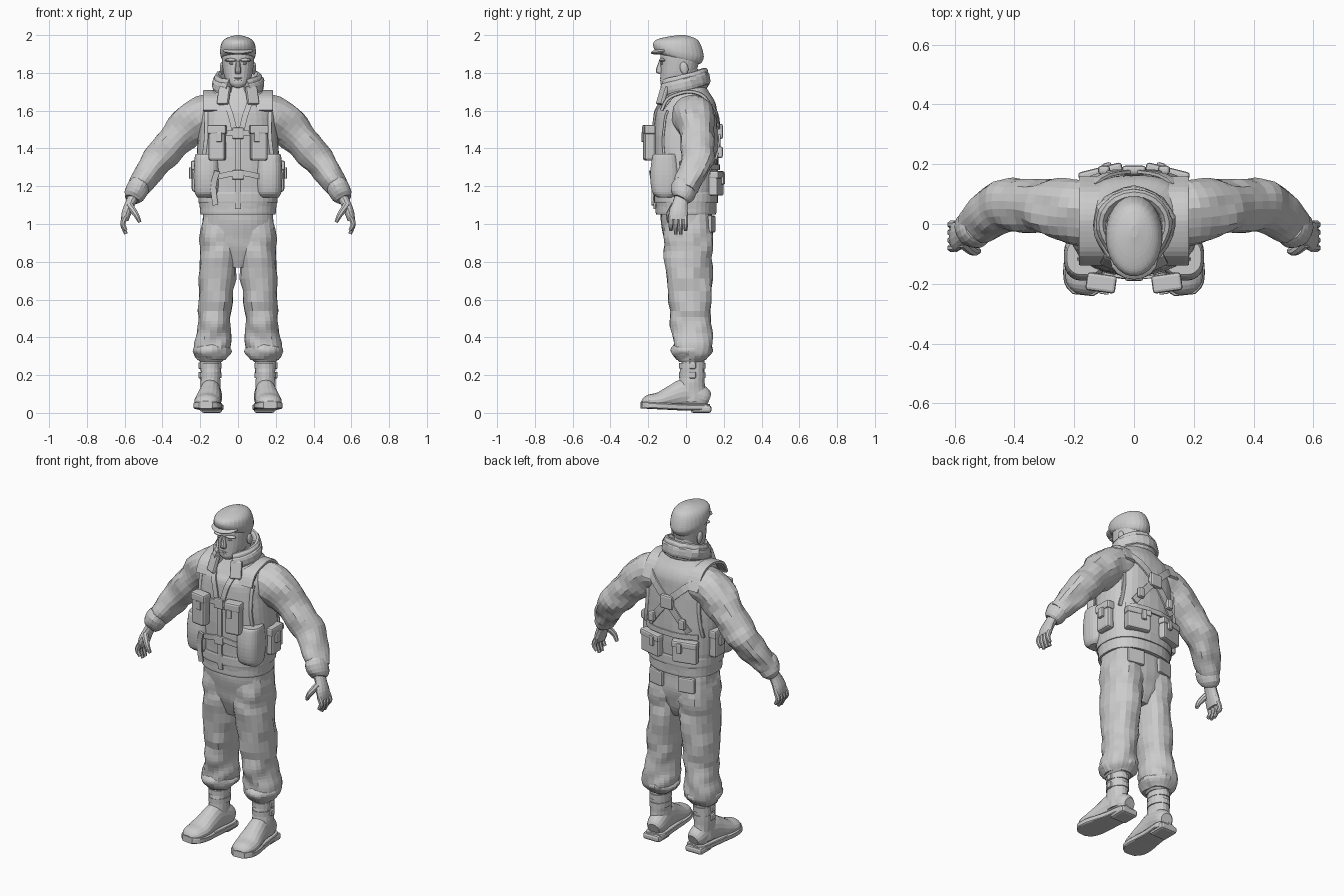
import bpy
import bmesh
from math import sin, cos, radians, pi, copysign
from mathutils import Vector, Matrix, noise
from mathutils.bvhtree import BVHTree

default_cube = bpy.data.objects.get("Cube")
if default_cube:
    bpy.data.objects.remove(default_cube, do_unlink=True)

grey = bpy.data.materials.new("plain grey")
grey.use_nodes = True
grey.diffuse_color = (0.6, 0.6, 0.6, 1)
grey.node_tree.nodes["Principled BSDF"].inputs["Base Color"].default_value = grey.diffuse_color

X, Y, Z = Vector((1, 0, 0)), Vector((0, 1, 0)), Vector((0, 0, 1))
FRONT, BACK = -1, 1


def emit(name, bm, pair=False):
    """Turn a bmesh into one object, or into a left and right pair."""
    sides = (("left_", 1), ("right_", -1)) if pair else (("", 1),)
    for prefix, side in sides:
        part = bm.copy()
        part.transform(Matrix.Diagonal((side, 1, 1, 1)))
        bmesh.ops.recalc_face_normals(part, faces=part.faces[:])
        mesh = bpy.data.meshes.new(prefix + name)
        part.to_mesh(mesh)
        part.free()
        mesh.materials.append(grey)
        bpy.context.collection.objects.link(bpy.data.objects.new(prefix + name, mesh))


def smooth_rings(rings, steps):
    """Catmull-Rom interpolation of the ring values."""
    rings = [tuple(r) for r in rings]
    ext = [rings[0]] + rings + [rings[-1]]
    out = []
    for i in range(len(rings) - 1):
        quads = list(zip(*ext[i:i + 4]))
        for k in range(steps):
            t = k / steps
            out.append([b + t * (c - a) / 2 + t * t * (a - 2.5 * b + 2 * c - d / 2)
                        + t ** 3 * (3 * (b - c) + d - a) / 2 for a, b, c, d in quads])
    return out + [list(rings[-1])]


def loft(name, rings, sides=20, power=2, steps=4, ref=Y, upright=False, fold=0, freq=12,
         warp=None, pair=False):
    """Skin a tube over rings of (x, y, z, half width, half depth)."""
    rings = smooth_rings(rings, steps)
    centres = [Vector(r[:3]) for r in rings]
    bm = bmesh.new()
    loops = []
    for i, (*_, width, depth) in enumerate(rings):
        tangent = centres[min(i + 1, len(rings) - 1)] - centres[max(i - 1, 0)]
        tangent = Z if upright else tangent.normalized()
        across = ref.cross(tangent).normalized()
        along = tangent.cross(across)
        loop = []
        for k in range(sides):
            angle = 2 * pi * (k + .5) / sides
            c, s = cos(angle), sin(angle)
            arm = (across * copysign(abs(c) ** (2 / power), c) * width
                   + along * copysign(abs(s) ** (2 / power), s) * depth)
            p = centres[i] + arm
            # slanted noise makes soft cloth folds
            p += arm.normalized() * fold * 2 * noise.noise(Vector((p.x + p.z / 2, p.y, p.z)) * freq)
            loop.append(bm.verts.new(warp(p) if warp else p))
        loops.append(loop)
    for low, high in zip(loops, loops[1:]):
        for k in range(sides):
            j = (k + 1) % sides
            bm.faces.new((low[k], low[j], high[j], high[k]))
    bm.faces.new(loops[0])
    bm.faces.new(loops[-1])
    tree = BVHTree.FromBMesh(bm)
    emit(name, bm, pair)
    bm.free()
    return tree


def column(name, rings, x=0, lean=0, **options):
    """Upright loft over rings of (y, z, half width, half depth), leaning sideways with height."""
    return loft(name, [(x + lean * z, y, z, a, b) for y, z, a, b in rings], upright=True, **options)


def box(name, at, size, turn=0, tilt=0, bevel=.01, pair=False):
    bm = bmesh.new()
    bmesh.ops.create_cube(bm, size=1)
    bm.transform(Matrix.Diagonal((*size, 1)))
    bmesh.ops.bevel(bm, geom=bm.edges[:], offset=min(bevel, min(size) / 3), segments=2,
                    affect='EDGES', profile=.5)
    bm.transform(Matrix.Translation(at) @ Matrix.Rotation(radians(turn), 4, 'Z')
                 @ Matrix.Rotation(radians(tilt), 4, 'X'))
    emit(name, bm, pair)
    bm.free()


def blob(name, at, size, tilt=0, pair=False):
    bm = bmesh.new()
    bmesh.ops.create_uvsphere(bm, u_segments=16, v_segments=10, radius=1)
    bm.transform(Matrix.Translation(at) @ Matrix.Rotation(radians(tilt), 4, 'X')
                 @ Matrix.Diagonal((*size, 1)))
    emit(name, bm, pair)
    bm.free()


# Jacket body, shoulders and hem
torso = column("jacket_body", [(0, 1.06, .2, .16), (0, 1.3, .22, .17), (0, 1.56, .2, .165),
                               (.01, 1.64, .18, .145), (.01, 1.7, .14, .11), (.01, 1.75, .08, .08)],
               sides=36, power=2.4, fold=.002, steps=5)
for name, height, width in (("jacket_hem", 1.08, .205), ("vest_hem", 1.14, .215)):
    column(name, [(0, height + dz, width - abs(dz) / 5, width - .04 - abs(dz) / 5)
                  for dz in (-.03, -.02, .02, .03)], sides=36, power=2.4, steps=1)


def strap(name, points, width=.03, face=FRONT, lift=.005, pair=False):
    """Flat band through (x, z) points, laid on the front or back of the torso."""
    path = []
    for x, z in smooth_rings(points, steps=5):
        hit = torso.ray_cast(Vector((x, face, z)), Vector((0, -face, 0)))[0]
        path.append((x, hit.y + face * lift, z, width / 2, .006))
    loft(name, path, sides=8, power=8, steps=1, pair=pair)


# Vest shoulder panels, edges, straps and zip
loft("vest_shoulder", [(.14, y, z, .01, .045) for y, z in
                       ((-.13, 1.6), (-.1, 1.66), (-.04, 1.69), (.03, 1.7), (.1, 1.67), (.15, 1.58))],
     sides=12, power=6, ref=X, pair=True)
strap("shoulder_patch", [(.14, 1.61), (.14, 1.67)], width=.08, pair=True)
for name, face in (("vest_front_edge", FRONT), ("vest_back_edge", BACK)):
    strap(name, [(.19, 1.3), (.17, 1.45), (.17, 1.6)], width=.02, face=face, pair=True)
strap("vest_neck_edge", [(.02, 1.5), (.04, 1.58), (.07, 1.66)], pair=True)
strap("front_zip", [(0, 1.08), (0, 1.5)])
strap("front_belt", [(-.15, 1.24), (0, 1.27), (.12, 1.25)], lift=.01)
strap("chest_strap", [(-.1, 1.48), (.1, 1.48)], lift=.01)
strap("hanging_strap", [(-.12, 1.1), (-.13, 1.2), (-.11, 1.28)], lift=.035)
strap("back_cross_strap", [(-.13, 1.33), (0, 1.49), (.14, 1.62)], width=.04, face=BACK, lift=.01, pair=True)
strap("back_waist_strap", [(-.17, 1.3), (.17, 1.3)], face=BACK)
box("back_cross_patch", at=(0, .18, 1.49), size=(.08, .03, .08))
box("back_buckle", at=(.1, .18, 1.38), size=(.04, .03, .06), pair=True)
box("belt_buckle", at=(0, -.18, 1.26), size=(.06, .02, .05))
box("chest_buckle", at=(0, -.18, 1.48), size=(.06, .02, .06))

# Vest pouches with flaps
box("chest_pouch", at=(.11, -.195, 1.42), size=(.09, .06, .17), turn=8, bevel=.015, pair=True)
box("chest_pouch_flap", at=(.11, -.197, 1.5), size=(.1, .06, .05), turn=8, pair=True)
box("chest_pouch_tab", at=(.1, -.23, 1.46), size=(.03, .01, .05), turn=8, pair=True)
column("lower_pocket", [(-.11, 1.14, .05, .04), (-.11, 1.17, .065, .07), (-.11, 1.26, .07, .08),
                        (-.11, 1.35, .065, .07), (-.11, 1.37, .06, .06)],
       x=.165, sides=24, power=2.6, pair=True)
box("side_pouch", at=(.22, .02, 1.25), size=(.05, .1, .16), bevel=.015, pair=True)
box("side_pouch_flap", at=(.22, .02, 1.31), size=(.06, .11, .05), pair=True)
box("side_buckle", at=(.25, .02, 1.27), size=(.02, .04, .06), pair=True)
box("back_pouch", at=(.11, .16, 1.21), size=(.14, .05, .12), turn=-14, pair=True)
box("back_pouch_flap", at=(.11, .165, 1.26), size=(.15, .05, .04), turn=-14, pair=True)
box("back_pouch_tab", at=(.09, .195, 1.24), size=(.03, .02, .06), turn=-14, pair=True)

# Standing collar, open at the front, with a rolled outer layer
collar, roll = [], []
for k in range(21):
    angle = radians(-65 + k * 15.5)
    back = sin(angle)
    x, y, z = .11 * cos(angle), .1 * back + .05 * min(0, back + .5), 1.74 + .03 * back
    collar.append((x, y, z, .02, .055))
    roll.append((x * 1.07, y * 1.07, z, .02, .035))
for name, rings in (("collar", collar), ("collar_roll", roll)):
    loft(name, rings, sides=12, power=2.5, steps=1, ref=Z, fold=.004, freq=20)
box("collar_point", at=(.075, -.125, 1.68), size=(.065, .025, .1), turn=25, tilt=-18, pair=True)

# Sleeves and cuffs
loft("sleeve", [(.13, .03, 1.58, .1, .11), (.2, .04, 1.56, .115, .11), (.32, .06, 1.46, .095, .09),
                (.43, .06, 1.335, .082, .083), (.49, .02, 1.25, .07, .08), (.54, -.01, 1.18, .055, .06)],
     steps=5, fold=.008, freq=13, pair=True)
loft("cuff", [(.52, 0, 1.21, .055, .065), (.53, -.01, 1.19, .06, .07), (.55, -.02, 1.15, .055, .06),
              (.56, -.03, 1.13, .04, .04)], steps=2, fold=.003, freq=20, pair=True)

# Hands
loft("palm", [(.55, -.02, 1.15, .03, .04), (.57, -.03, 1.11, .027, .04), (.59, -.04, 1.06, .026, .05),
              (.6, -.04, 1.02, .02, .05)], sides=14, steps=3, pair=True)
for i, finger in enumerate(("index", "middle", "ring", "little")):
    y, tip = -.08 + i * .026, .945 + .01 * (i - 1.5) ** 2
    loft(finger + "_finger", [(.595, y, 1.04, .015, .014), (.61, y, 1, .015, .014), (.593, y, tip, .01, .01)],
         sides=8, steps=3, pair=True)
loft("thumb", [(.575, -.06, 1.1, .02, .02), (.54, -.09, 1.05, .016, .016), (.52, -.09, 1.01, .01, .01)],
     sides=8, steps=3, pair=True)

# Trousers with bloused bottoms and pockets
column("trouser_seat", [(0, 1.1, .19, .14), (0, 1.02, .19, .135), (.01, .94, .19, .13), (.01, .86, .16, .115),
                        (.01, .77, .06, .08)], sides=32, power=2.4, fold=.003)
column("trouser_leg", [(.01, 1.06, .1, .115), (.01, .95, .104, .13), (.015, .82, .1, .126),
                       (.02, .54, .09, .108), (.03, .44, .088, .105), (.035, .36, .093, .107),
                       (.03, .31, .09, .1), (.03, .27, .06, .07)],
       x=.16, lean=-.07, steps=5, power=2.3, fold=.008, pair=True)
column("bloused_cuff", [(.03, .37, .07, .08), (.03, .345, .095, .106), (.03, .315, .1, .105), (.03, .28, .07, .08)],
       x=.138, sides=22, steps=3, fold=.007, freq=20, pair=True)
box("hip_pocket", at=(.1, .135, 1), size=(.1, .025, .09), turn=-12, pair=True)

# Boots, toes turned slightly out; the sole follows the foot outline
BOOT_X = .145
column("boot_shaft", [(.04, .33, .055, .06), (.03, .16, .053, .07), (.03, .06, .052, .09)],
       x=BOOT_X, sides=18, steps=6, fold=.003, freq=20, pair=True)
foot, sole = [], []
for y, z, width, depth in ((.12, .07, .035, .035), (.09, .08, .052, .06), (0, .1, .056, .08),
                           (-.07, .085, .063, .063), (-.14, .065, .07, .045), (-.2, .06, .06, .035),
                           (-.23, .05, .03, .015)):
    x = BOOT_X - y / 9
    foot.append((x, y, z, width, depth))
    sole.append((x, y * 1.03, .03 + max(0, -y) / 20, width + .006, .018))
loft("boot_foot", foot, sides=18, ref=Z, pair=True)
loft("boot_sole", sole, sides=16, power=6, ref=Z, pair=True)
box("boot_heel", at=(.14, .08, .02), size=(.11, .11, .04), bevel=.015, pair=True)
for where, z in (("upper", .25), ("lower", .2)):
    column(where + "_boot_strap", [(.034, z - .015, .058, .07), (.034, z + .015, .058, .07)],
           x=BOOT_X, sides=18, steps=1, pair=True)
    box(where + "_boot_buckle", at=(.2, .035, z), size=(.02, .035, .035), pair=True)

# Head and face
column("neck", [(.01, 1.66, .075, .08), (-.01, 1.82, .065, .075)])
column("head", [(-.095, 1.725, .03, .03), (-.07, 1.745, .056, .066), (-.045, 1.785, .074, .09),
                (-.035, 1.84, .083, .1), (-.03, 1.9, .086, .106), (-.03, 1.96, .07, .09)],
       sides=24, power=2.2)
column("nose", [(-.13, 1.865, .01, .012), (-.14, 1.81, .018, .02), (-.13, 1.793, .013, .012)], sides=10)
blob("brow", at=(.035, -.124, 1.868), size=(.036, .018, .01), pair=True)
blob("eye", at=(.034, -.128, 1.85), size=(.014, .006, .006), pair=True)
for name, z in (("upper_lip", 1.772), ("lower_lip", 1.76)):
    blob(name, at=(0, -.128, z), size=(.025, .01, .006))
blob("chin", at=(0, -.114, 1.738), size=(.028, .018, .018))
blob("ear", at=(.084, -.01, 1.825), size=(.012, .022, .034), tilt=12, pair=True)


# Flat cap that slopes down at the back, with a short peak
def slope(p):
    p.z -= (p.y + .04) / 4 * min(1, (2 - p.z) * 12)
    return p


column("cap", [(-.035, 1.875, .084, .108), (-.04, 1.89, .092, .126), (-.04, 1.92, .095, .135),
               (-.04, 1.96, .086, .12), (-.03, 1.985, .06, .084), (-.025, 2, .012, .02)],
       sides=28, warp=slope)
blob("cap_peak", at=(0, -.12, 1.917), size=(.08, .067, .016), tilt=10)
